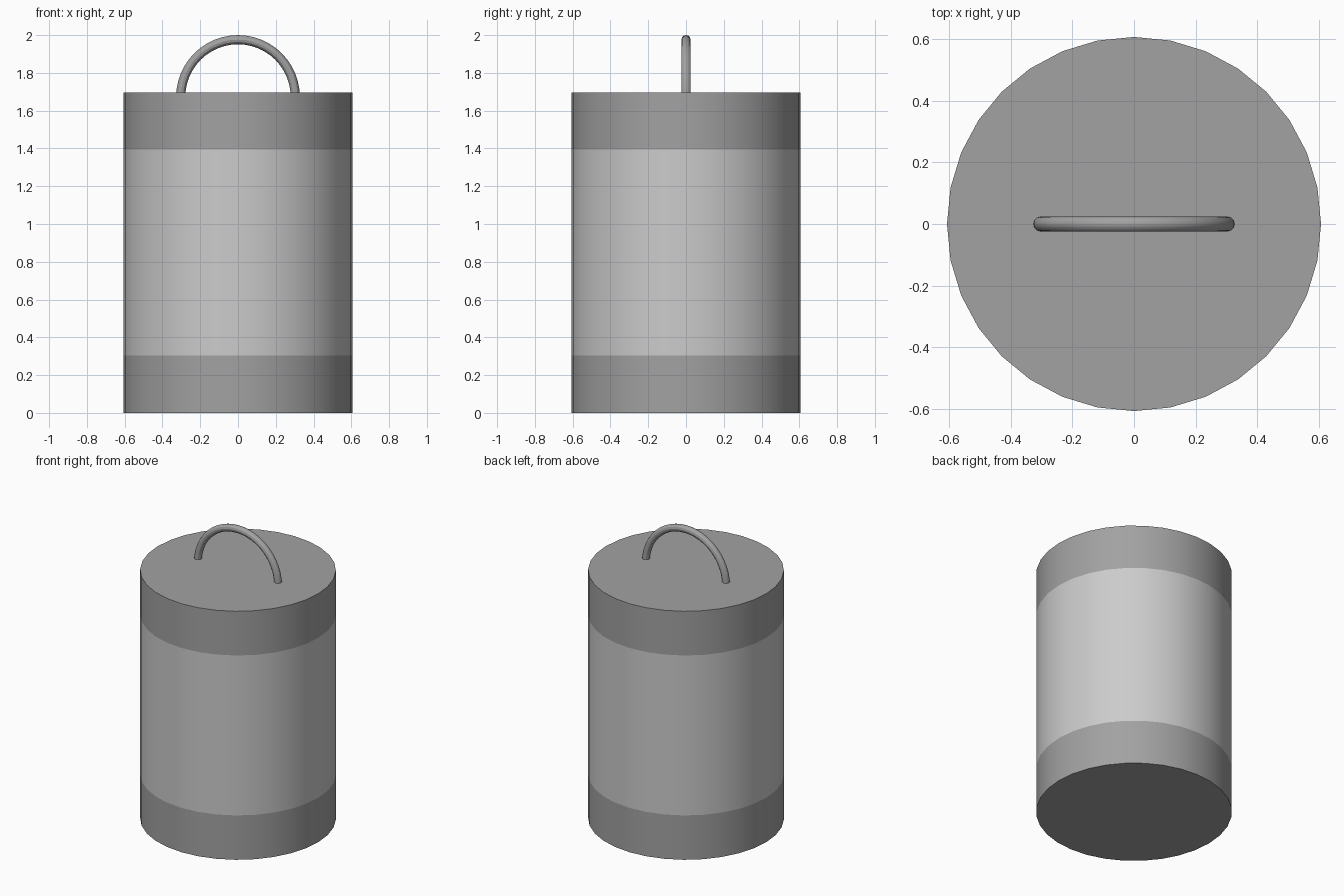
import bpy, bmesh
from math import cos, sin, pi

if "Cube" in bpy.data.objects:
    bpy.data.objects.remove(bpy.data.objects["Cube"])

R, SIDES = 0.606, 32
Z_BASE, Z_LOW, Z_HIGH, Z_TOP = 0.0, 0.303, 1.395, 1.697


def grey(name, v):
    m = bpy.data.materials.new(name)
    m.diffuse_color = (v, v, v, 1)
    m.use_nodes = True
    m.node_tree.nodes["Principled BSDF"].inputs["Base Color"].default_value = m.diffuse_color
    return m


dark = grey("dark_grey", 0.36)
light = grey("light_grey", 0.62)


def finish(name, bm, mat):
    bmesh.ops.recalc_face_normals(bm, faces=bm.faces)
    me = bpy.data.meshes.new(name)
    bm.to_mesh(me)
    bm.free()
    me.materials.append(mat)
    ob = bpy.data.objects.new(name, me)
    bpy.context.collection.objects.link(ob)
    bpy.ops.object.select_all(action='DESELECT')
    bpy.context.view_layer.objects.active = ob
    ob.select_set(True)
    bpy.ops.object.shade_smooth_by_angle(angle=pi / 6)


def drum(name, z0, z1, mat):
    bm = bmesh.new()
    bmesh.ops.create_cone(bm, cap_ends=True, segments=SIDES,
                          radius1=R, radius2=R, depth=z1 - z0)
    bmesh.ops.translate(bm, verts=bm.verts, vec=(0, 0, (z0 + z1) / 2))
    finish(name, bm, mat)


# Stacked flush drums: bottom band, body, lid
drum("bottom_band", Z_BASE, Z_LOW, dark)
drum("body", Z_LOW, Z_HIGH, light)
drum("lid", Z_HIGH, Z_TOP, dark)

# Carrying handle: half ring whose ends sink into the lid
MAJOR, MINOR, STEPS, RING = 0.303, 0.0242, 24, 12
zc = 2.0 - MAJOR - MINOR
bm = bmesh.new()
rings = []
for i in range(STEPS + 1):
    a = pi * i / STEPS
    ring = []
    for j in range(RING):
        b = 2 * pi * j / RING
        r = MAJOR + MINOR * cos(b)
        ring.append(bm.verts.new((r * cos(a), MINOR * sin(b), zc + r * sin(a))))
    rings.append(ring)
for p, q in zip(rings, rings[1:]):
    for j in range(RING):
        k = (j + 1) % RING
        bm.faces.new((p[j], p[k], q[k], q[j]))
bm.faces.new(rings[0])
bm.faces.new(rings[-1])
finish("handle", bm, dark)
